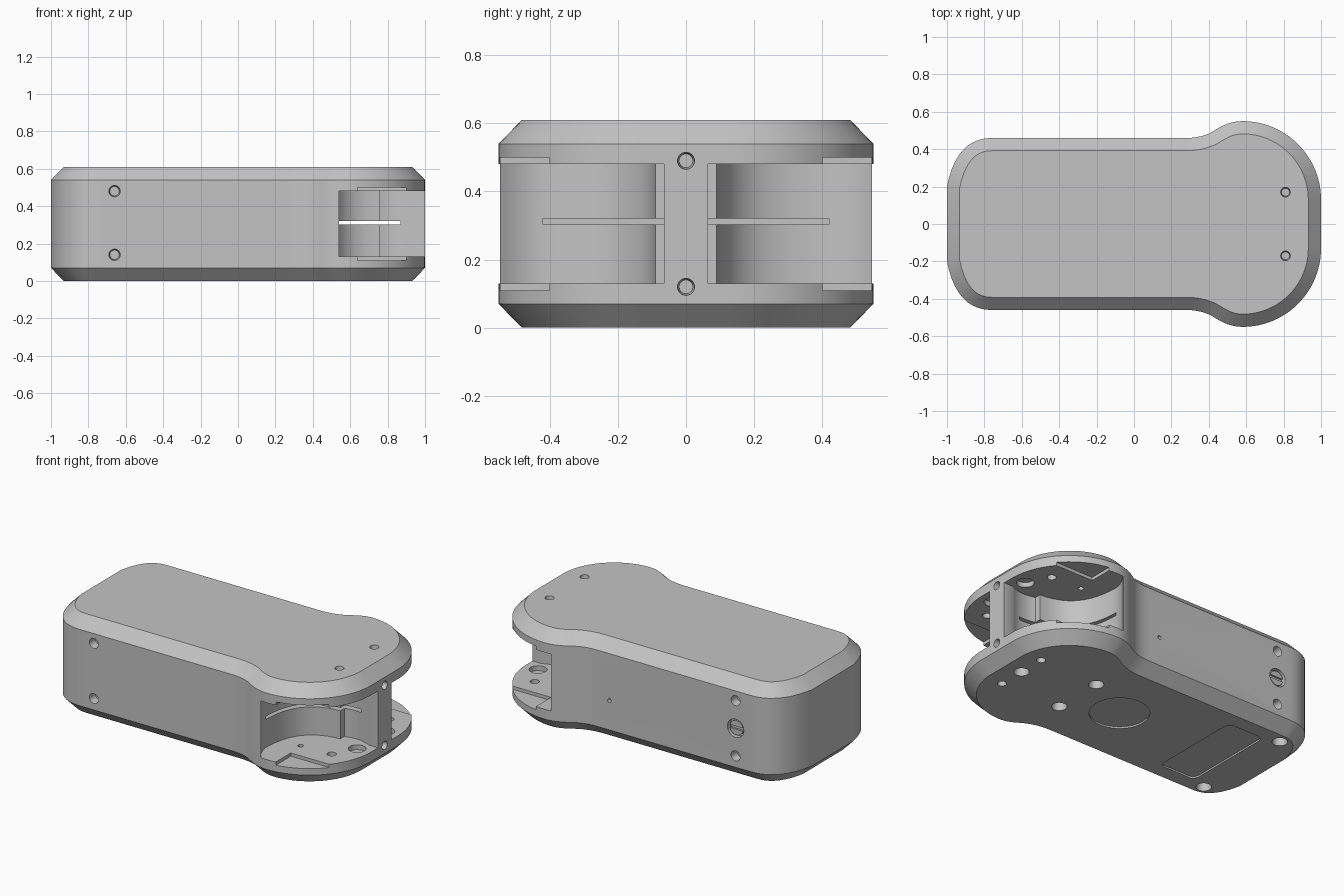
import bpy, bmesh
from math import sin, cos, pi, radians
from mathutils import Matrix, Vector

if "Cube" in bpy.data.objects:
    bpy.data.objects.remove(bpy.data.objects["Cube"])

grey = bpy.data.materials.new("plain_grey")
grey.use_nodes = True
GREY = (0.55, 0.55, 0.55, 1)
grey.diffuse_color = GREY
grey.node_tree.nodes["Principled BSDF"].inputs["Base Color"].default_value = GREY


def finish(name, bm):
    bmesh.ops.recalc_face_normals(bm, faces=bm.faces)
    mesh = bpy.data.meshes.new(name)
    bm.to_mesh(mesh)
    bm.free()
    mesh.materials.append(grey)
    ob = bpy.data.objects.new(name, mesh)
    bpy.context.collection.objects.link(ob)
    return ob


def activate(ob):
    bpy.ops.object.select_all(action='DESELECT')
    ob.select_set(True)
    bpy.context.view_layer.objects.active = ob


def loft(bm, layers):
    """Closed solid through equal outlines at rising heights."""
    rings = [[bm.verts.new((x, y, z)) for x, y in pts] for pts, z in layers]
    for low, high in zip(rings, rings[1:]):
        for i in range(len(low)):
            bm.faces.new((low[i - 1], low[i], high[i], high[i - 1]))
    bm.faces.new(rings[0][::-1])
    bm.faces.new(rings[-1])


def bezier(a, c, b, n):
    a, b, c = Vector(a), Vector(b), Vector(c)
    ts = [i / n for i in range(n + 1)]
    return [tuple(a * (1 - t) ** 2 + c * 2 * t * (1 - t) + b * t * t) for t in ts]


def inset(pts, d):
    """Mitred inward offset of a clockwise outline."""
    out = []
    for i, p in enumerate(pts):
        p = Vector(p)
        a = (p - Vector(pts[i - 1])).normalized()
        b = (Vector(pts[(i + 1) % len(pts)]) - p).normalized()
        n1, n2 = Vector((a.y, -a.x)), Vector((b.y, -b.x))
        out.append(tuple(p + (n1 + n2) * d / (1 + n1.dot(n2))))
    return out


def rounded_rect(x0, x1, y0, y1, r, n=6):
    pts = []
    for k, (cx, cy) in enumerate([(x1 - r, y1 - r), (x0 + r, y1 - r),
                                  (x0 + r, y0 + r), (x1 - r, y0 + r)]):
        for i in range(n + 1):
            a = (k + i / n) * pi / 2
            pts.append((cx + r * cos(a), cy + r * sin(a)))
    return pts


def hole(bm, p, inward, r, depth=0.05, tip=0.75, over=0.02, sides=24):
    """Tapered drill shape that starts just outside the surface."""
    turn = Vector(inward).to_track_quat('Z', 'Y').to_matrix().to_4x4()
    shift = Matrix.Translation((0, 0, (depth - over) / 2))
    bmesh.ops.create_cone(bm, cap_ends=True, segments=sides, radius1=r, radius2=r * tip,
                          depth=depth + over, matrix=Matrix.Translation(p) @ turn @ shift)


def box(bm, lo, hi):
    lo, hi = Vector(lo), Vector(hi)
    m = Matrix.Translation((lo + hi) / 2) @ Matrix.Diagonal((*(hi - lo), 1))
    bmesh.ops.create_cube(bm, size=1, matrix=m)


def cut(target, bm):
    cutter = finish("cutter", bm)
    cutter.hide_render = True
    activate(target)
    mod = target.modifiers.new("cut", 'BOOLEAN')
    mod.operation, mod.solver, mod.object = 'DIFFERENCE', 'EXACT', cutter
    bpy.ops.object.modifier_apply(modifier=mod.name)
    bpy.data.objects.remove(cutter)


def smooth(ob):
    activate(ob)
    bpy.ops.object.shade_smooth_by_angle(angle=radians(25))


# Body outline: rounded tail, straight flank, flared round head
half = bezier((-1, 0.2), (-0.95, 0.46), (-0.76, 0.46), 10)
half += bezier((0.28, 0.46), (0.37, 0.46), (0.43, 0.5), 6)
half += bezier((0.43, 0.5), (0.505, 0.55), (0.58, 0.55), 6)[1:]
half += [(0.58 + 0.42 * sin(i * pi / 48), 0.13 + 0.42 * cos(i * pi / 48)) for i in range(1, 25)]
outline = half + [(x, -y) for x, y in reversed(half)]
lid = inset(outline, 0.068)
bm = bmesh.new()
loft(bm, [(lid, 0), (outline, 0.07), (outline, 0.54), (lid, 0.61)])
body = finish("body", bm)

# Side pockets leave a narrow spine and an end post
wall = bezier((0.55, 0.56), (0.49, 0.49), (0.485, 0.42), 6)
wall += bezier((0.485, 0.42), (0.49, 0.1), (0.76, 0.09), 12)[1:]
wall += bezier((0.76, 0.05), (0.85, 0.02), (0.94, 0.065), 8)
pocket = wall + [(1.2, 0.065), (1.2, 0.7), (0.55, 0.7)]
for side in (1, -1):
    bm = bmesh.new()
    loft(bm, [([(x, y * side) for x, y in pocket], z) for z in (0.13, 0.48)])
    cut(body, bm)

# Edge relief in pocket floor and ceiling, and the thin slot across the spine
bm = bmesh.new()
for y0, y1 in ((0.4, 0.7), (-0.7, -0.4)):
    box(bm, (0.64, y0, 0.11), (1.1, y1, 0.5))
box(bm, (0.43, -0.42, 0.303), (0.87, 0.42, 0.321))
cut(body, bm)

# Shallow round and rectangular recesses underneath
bm = bmesh.new()
hole(bm, (0.106, 0, 0), (0, 0, 1), 0.17, 0.01, 1, sides=48)
label = rounded_rect(-0.69, -0.44, -0.3, 0.3, 0.04)
loft(bm, [(label, -0.02), (label, 0.01)])
cut(body, bm)

# Screw holes and pocket holes
bm = bmesh.new()
UP, DOWN = (0, 0, 1), (0, 0, -1)
for s in (1, -1):
    hole(bm, (0.81, 0.17 * s, 0.61), DOWN, 0.028)
    hole(bm, (0.82, 0.17 * s, 0), UP, 0.028)
    hole(bm, (0.41, 0.16 * s, 0), UP, 0.047)
    hole(bm, (-0.785, 0.33 * s, 0), UP, 0.047)
    for z in (0.14, 0.48):
        hole(bm, (-0.66, 0.46 * s, z), (0, -s, 0), 0.033)
    for z, d in ((0.13, DOWN), (0.48, UP)):
        hole(bm, (0.91, 0.14 * s, z), d, 0.05, 0.03, 1)
        hole(bm, (0.835, 0.28 * s, z), d, 0.026, 0.03, 1)
        hole(bm, (0.63, 0.29 * s, z), d, 0.016, 0.03, 1)
for z in (0.12, 0.49):
    hole(bm, (1, 0, z), (-1, 0, 0), 0.027)
hole(bm, (0.82, 0, 0), UP, 0.047)
hole(bm, (0.2, 0.46, 0.25), (0, -1, 0), 0.013)
hole(bm, (-0.66, 0.46, 0.31), (0, -1, 0), 0.056, 0.03, 1)
cut(body, bm)
smooth(body)

# Slotted plug in the back flank
bm = bmesh.new()
hole(bm, (-0.66, 0.452, 0.31), (0, -1, 0), 0.045, 0.025, 1, over=0)
plug = finish("slotted_plug", bm)
bm = bmesh.new()
box(bm, (-0.72, 0.44, 0.301), (-0.6, 0.47, 0.319))
cut(plug, bm)
smooth(plug)
